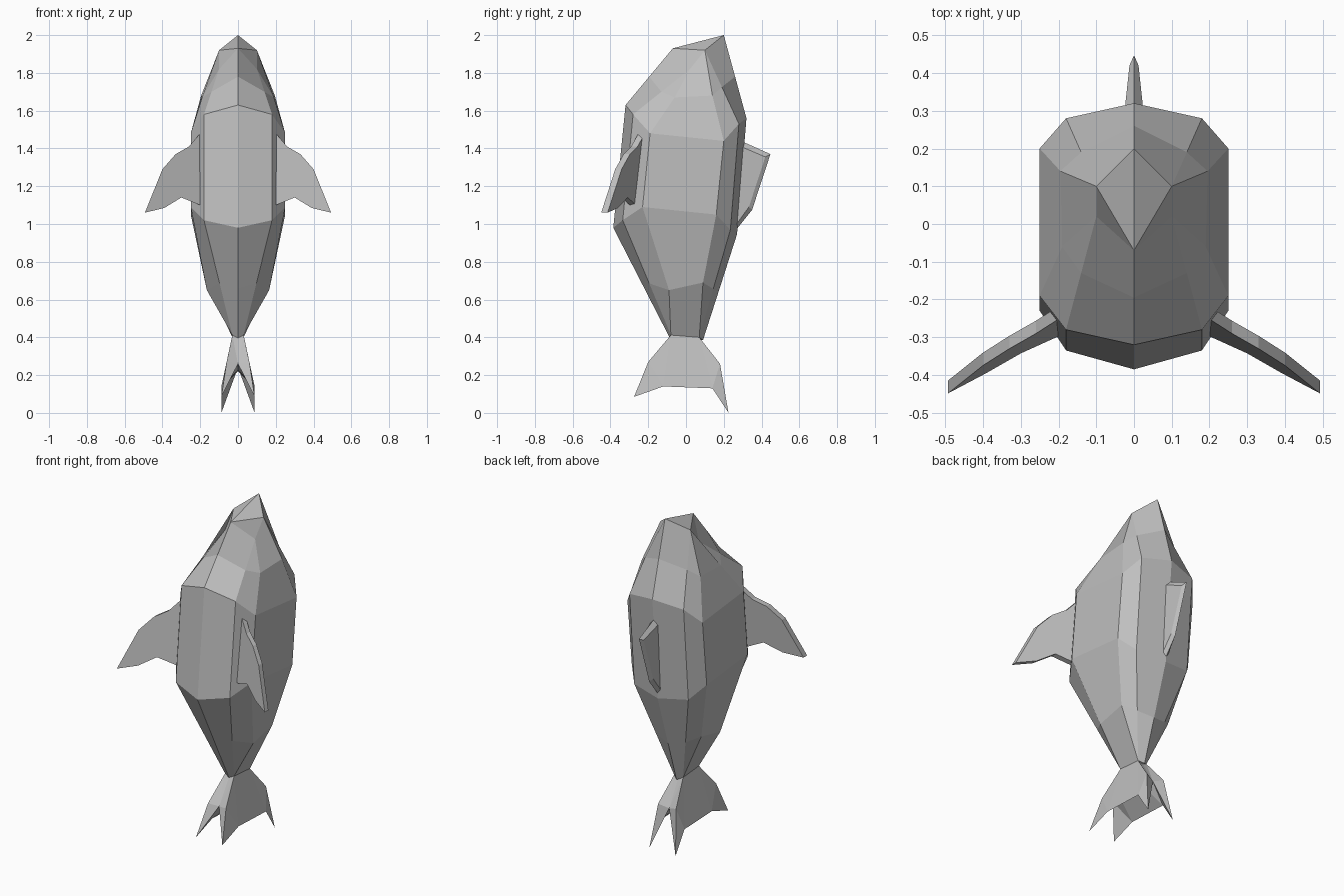
import bpy
import bmesh

cube = bpy.data.objects.get("Cube")
if cube:
    bpy.data.objects.remove(cube, do_unlink=True)

grey = bpy.data.materials.new("plain grey")
grey.use_nodes = True
colour = (0.52, 0.52, 0.52, 1)
grey.diffuse_color = colour
grey.node_tree.nodes["Principled BSDF"].inputs["Base Color"].default_value = colour


def make(name, verts, faces, mirror=False):
    """Flat-shaded part from points; optionally mirrored across x = 0."""
    bm = bmesh.new()
    vs = [bm.verts.new(v) for v in verts]
    for f in faces:
        bm.faces.new([vs[i] for i in f])
    if mirror:
        geom = bm.verts[:] + bm.edges[:] + bm.faces[:]
        bmesh.ops.mirror(bm, geom=geom, axis="X", merge_dist=0.0001)
    bmesh.ops.remove_doubles(bm, verts=bm.verts, dist=0.0005)
    bmesh.ops.recalc_face_normals(bm, faces=bm.faces)
    mesh = bpy.data.meshes.new(name)
    bm.to_mesh(mesh)
    bm.free()
    mesh.materials.append(grey)
    obj = bpy.data.objects.new(name, mesh)
    bpy.context.collection.objects.link(obj)
    return obj


def mid(a, b, t):
    return tuple(p + (q - p) * t for p, q in zip(a, b))


# Body: half rings from belly line round the flank to the back line
tail_ring = [(0, -.085, .395), (.03, -.08, .412), (.03, -.08, .412),
             (.03, .07, .4), (.03, .07, .4), (0, .09, .385)]
hip_ring = [(0, -.385, .98), (.18, -.335, 1.02), (.25, -.23, 1.09),
            (.25, .16, 1.05), (.18, .235, .97), (0, .27, .945)]
shoulder_ring = [(0, -.32, 1.63), (.18, -.28, 1.58), (.25, -.19, 1.48),
                 (.25, .2, 1.44), (.18, .28, 1.53), (0, .32, 1.56)]
head_ring = [(0, -.07, 1.93), (.1, .02, 1.82), (.1, .02, 1.82),
             (.1, .1, 1.92), (.1, .1, 1.92), (0, .2, 2.0)]
# The flanks bulge halfway; belly and back run straight
lower_ring = [mid(a, b, .55) for a, b in zip(hip_ring, tail_ring)]
lower_ring[2:4] = [(.165, -.09, .65), (.165, .09, .69)]
upper_ring = [mid(a, b, .5) for a, b in zip(shoulder_ring, head_ring)]
upper_ring[2:4] = [(.19, -.06, 1.67), (.195, .14, 1.68)]
rings = [tail_ring, lower_ring, hip_ring, shoulder_ring, upper_ring, head_ring]
n = len(tail_ring)
points, faces = [], []
for ring in rings:
    points += ring
for r in range(len(rings) - 1):
    for i in range(n - 1):
        a = r * n + i
        faces.append((a, a + 1, a + n + 1, a + n))
top = (len(rings) - 1) * n
faces += [(top, top + 1, top + 3), (top, top + 3, top + 5), (0, 1, 3, 5)]
make("body", points, faces, mirror=True)

# Pectoral fins: outline swept out and forward, with even thickness
outline = [(.2, 1.48), (.26, 1.41), (.33, 1.37), (.4, 1.29),
           (.493, 1.06), (.39, 1.085), (.3, 1.14), (.2, 1.10)]
k = len(outline)
for side, name in ((1, "left_fin"), (-1, "right_fin")):
    points = []
    for offset in (-.017, .017):
        for x, z in outline:
            y = -.235 - .5 * (x - .2) - .12 * (1.48 - z) + offset
            points.append((side * x, y, z))
    faces = [tuple(range(k)), tuple(range(k, 2 * k))]
    faces += [(i, (i + 1) % k, (i + 1) % k + k, i + k) for i in range(k)]
    make(name, points, faces)

# Back fin: bevelled plate ending in a sharp rim
rim = [(0, .28, 1.445), (0, .447, 1.37), (0, .35, 1.075), (0, .25, .95)]
plate = [(.027, .28, 1.415), (.012, .42, 1.355), (.015, .333, 1.09), (.02, .25, .975)]
faces = [(4, 5, 6, 7)] + [(i, i + 1, i + 5, i + 4) for i in range(3)]
make("back_fin", rim + plate, faces, mirror=True)

# Tail: two flukes spreading apart downwards, hollow between
points = [(.03, -.08, .412), (.06, -.2, .27), (.088, -.275, .085),
          (.088, -.12, .14), (.088, .14, .13), (.088, .225, 0),
          (.06, .18, .26), (.03, .07, .4),
          (0, -.08, .405), (0, -.18, .26), (0, .16, .24), (0, .07, .395),
          (0, -.1, .225), (0, .1, .22)]
faces = [(0, 1, 3), (1, 2, 3), (0, 3, 4, 7), (7, 4, 6), (6, 4, 5),
         (8, 0, 9), (0, 1, 9), (1, 2, 9), (11, 7, 10), (7, 6, 10), (6, 5, 10),
         (9, 2, 3), (9, 3, 12), (12, 3, 4, 13), (13, 4, 10), (10, 4, 5),
         (8, 0, 7, 11)]
make("tail", points, faces, mirror=True)
